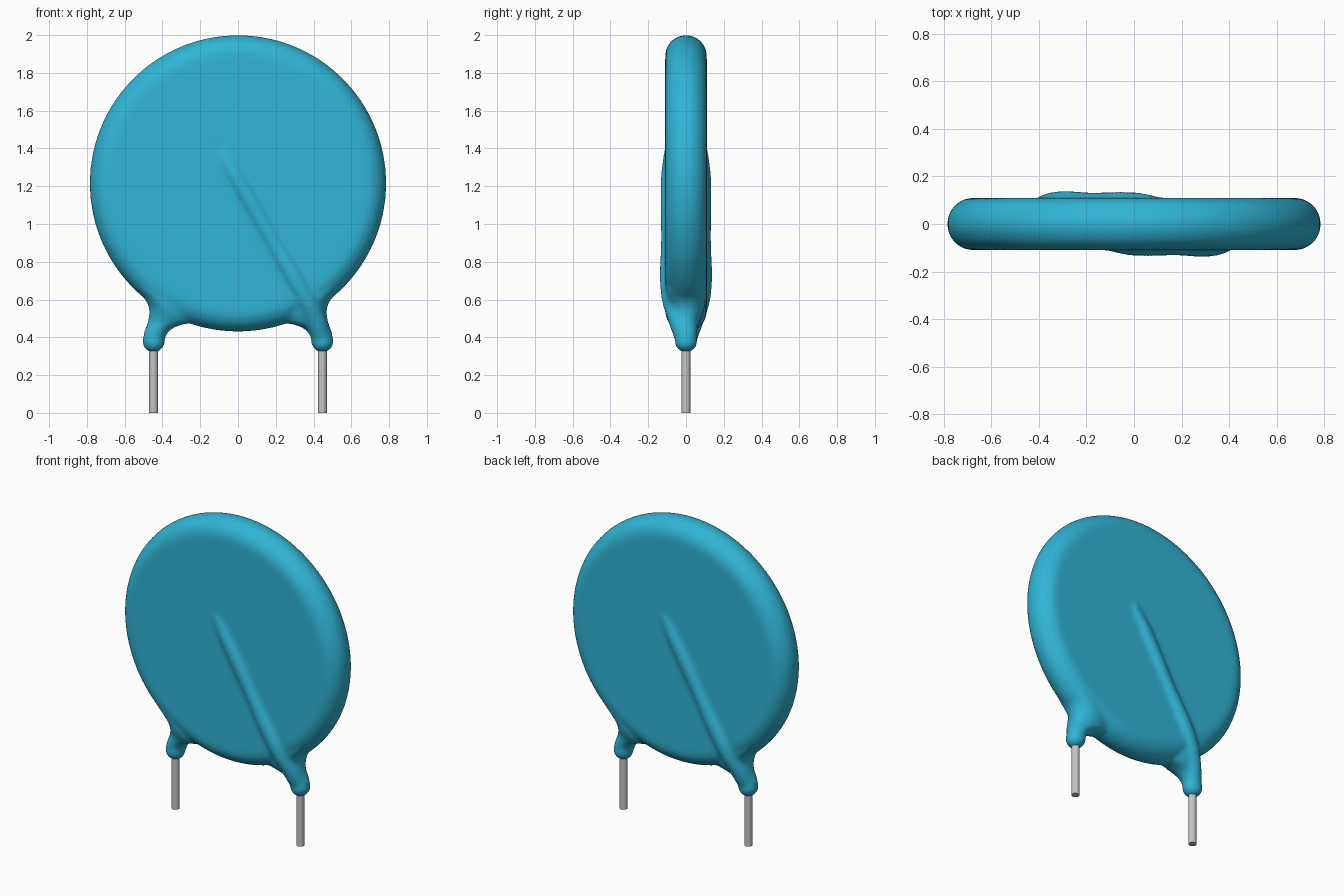
import bpy, bmesh, math
from mathutils import Matrix, Vector

if "Cube" in bpy.data.objects:
    bpy.data.objects.remove(bpy.data.objects["Cube"], do_unlink=True)


def material(name, rgb):
    m = bpy.data.materials.new(name)
    m.use_nodes = True
    m.diffuse_color = (*rgb, 1)
    m.node_tree.nodes["Principled BSDF"].inputs["Base Color"].default_value = (*rgb, 1)
    return m


blue = material("blue coating", (0.03, 0.46, 0.67))
grey = material("tinned wire", (0.55, 0.55, 0.55))

CENTRE_Z, RADIUS, HALF = 1.215, 0.785, 0.11
LEAD_X = 0.447


def ring_loft(bm, sections, n=32):
    """Loft horizontal ellipses given as (z, x_min, x_max, half_depth)."""
    rings = []
    for z, x0, x1, hy in sections:
        rings.append([bm.verts.new(((x0 + x1) / 2 + (x1 - x0) / 2 * math.cos(a),
                                    hy * math.sin(a), z))
                      for a in (2 * math.pi * i / n for i in range(n))])
    for lo, hi in zip(rings, rings[1:]):
        for i in range(n):
            j = (i + 1) % n
            bm.faces.new((lo[i], lo[j], hi[j], hi[i]))
    bm.faces.new(rings[0][::-1])
    bm.faces.new(rings[-1])


def ridge_mesh():
    """Raised wire under the coating: a bevelled curve down to the lead."""
    cu = bpy.data.curves.new("ridge_path", "CURVE")
    cu.dimensions = "3D"
    cu.bevel_depth = 0.055
    cu.bevel_resolution = 6
    cu.use_fill_caps = True
    path = [(-0.12, -0.045, 1.45), (-0.07, -0.066, 1.35), (-0.01, -0.078, 1.25),
            (0.17, -0.078, 0.935), (0.35, -0.077, 0.62), (0.405, -0.046, 0.51),
            (LEAD_X, 0, 0.385)]
    sp = cu.splines.new("BEZIER")
    sp.bezier_points.add(len(path) - 1)
    for p, co in zip(sp.bezier_points, path):
        p.co = co
        p.handle_left_type = p.handle_right_type = "AUTO"
    ob = bpy.data.objects.new("ridge_path", cu)
    me = bpy.data.meshes.new_from_object(ob)
    bpy.data.objects.remove(ob)
    return me


# Leg: filleted neck, rounded tip and ridge, then a copy turned half round
bm = bmesh.new()
ring_loft(bm, [(0.37, 0.395, 0.500, 0.050), (0.40, 0.389, 0.503, 0.057),
               (0.43, 0.368, 0.497, 0.060), (0.455, 0.335, 0.487, 0.065),
               (0.47, 0.285, 0.481, 0.068), (0.478, 0.235, 0.479, 0.070),
               (0.52, 0.22, 0.470, 0.090), (0.56, 0.25, 0.472, 0.100),
               (0.60, 0.30, 0.490, 0.102), (0.64, 0.36, 0.525, 0.100),
               (0.68, 0.42, 0.565, 0.090), (0.73, 0.45, 0.590, 0.060)])
bmesh.ops.create_uvsphere(bm, u_segments=32, v_segments=16, radius=0.06,
                          matrix=Matrix.Translation((LEAD_X, 0, 0.379)))
bm.from_mesh(ridge_mesh())
dup = bmesh.ops.duplicate(bm, geom=bm.verts[:] + bm.edges[:] + bm.faces[:])
bmesh.ops.rotate(bm, verts=[v for v in dup["geom"] if isinstance(v, bmesh.types.BMVert)],
                 cent=(0, 0, 0), matrix=Matrix.Rotation(math.pi, 3, "Z"))

# Disc: half profile with a fully rounded rim, spun about the y axis
profile = [(0, -HALF)]
for i in range(17):
    a = -math.pi / 2 + math.pi * i / 16
    profile.append((RADIUS - HALF + HALF * math.cos(a), HALF * math.sin(a)))
profile.append((0, HALF))
verts = [bm.verts.new((r, y, CENTRE_Z)) for r, y in profile]
edges = [bm.edges.new(pair) for pair in zip(verts, verts[1:])]
spun = bmesh.ops.spin(bm, geom=verts + edges, cent=(0, 0, CENTRE_Z), axis=(0, 1, 0),
                      angle=2 * math.pi, steps=128, use_duplicate=False)
bmesh.ops.remove_doubles(bm, verts=bm.verts[:], dist=0.0001)
bmesh.ops.recalc_face_normals(bm, faces=bm.faces[:])

me = bpy.data.meshes.new("coated_disc")
bm.to_mesh(me)
bm.free()
me.materials.append(blue)
body = bpy.data.objects.new("coated_disc", me)
bpy.context.collection.objects.link(body)

# Fuse the coating into one skin and soften the joins
rm = body.modifiers.new("fuse", "REMESH")
rm.mode = "VOXEL"
rm.voxel_size = 0.013
rm.use_smooth_shade = True
sm = body.modifiers.new("soften", "SMOOTH")
sm.factor = 0.5
sm.iterations = 8

# Wire leads
for side, x in (("left", LEAD_X), ("right", -LEAD_X)):
    bpy.ops.mesh.primitive_cylinder_add(vertices=32, radius=0.024, depth=0.4,
                                        location=(x, 0, 0.2))
    lead = bpy.context.object
    lead.name = side + "_lead"
    lead.data.materials.append(grey)
    bpy.ops.object.shade_smooth_by_angle()
